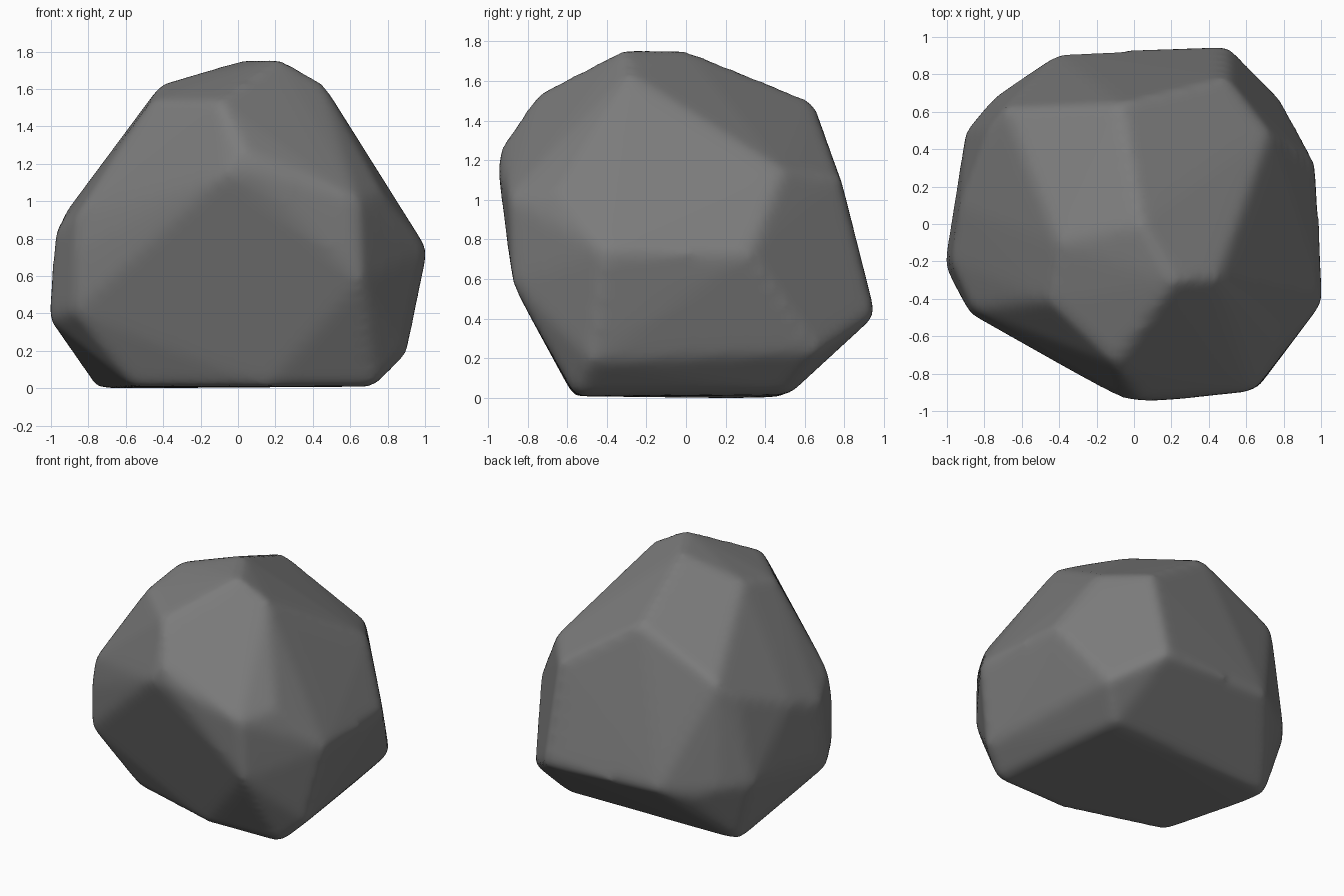
import bpy, bmesh

cube = bpy.data.objects.get("Cube")
if cube:
    bpy.data.objects.remove(cube, do_unlink=True)

# Corners of the faceted stone, from the base upwards
base = [(.73, -.56, 0), (.15, -.57, 0), (-.56, -.36, 0), (-.71, .25, -.01),
        (-.76, .47, -.005), (.6, .52, .005)]
lower = [(.9, -.48, .17), (.785, .67, .22), (.5, .96, .41), (-.4, .915, .43),
         (-.6, .77, .37), (-.745, .68, .45), (-.9, .5, .45), (-1.015, -.22, .36),
         (-.88, -.47, .4), (.66, -.88, .57)]
middle = [(1.015, -.41, .73), (.975, .32, .72), (-.875, -.48, .72), (-.86, -.46, .92),
          (-.98, -.2, .82), (-.93, .1, .92), (-.785, .5, 1.07), (.64, -.895, 1),
          (.08, -.955, 1.16), (-.07, -.935, 1.14), (.02, -.925, 1.28), (.77, -.65, 1.04),
          (.5, .785, 1.1), (.73, .49, 1.14), (-.69, .62, 1.2)]
crown = [(-.07, .645, 1.49), (-.41, -.1, 1.62), (-.46, -.41, 1.53), (-.1, -.75, 1.53),
         (.45, -.29, 1.63), (.22, -.31, 1.755), (.04, 0, 1.75)]

bm = bmesh.new()
for corner in base + lower + middle + crown:
    bm.verts.new(corner)
bmesh.ops.convex_hull(bm, input=bm.verts)
loose = [v for v in bm.verts if not v.link_faces]
bmesh.ops.delete(bm, geom=loose, context='VERTS')
bmesh.ops.recalc_face_normals(bm, faces=bm.faces)
mesh = bpy.data.meshes.new("boulder")
bm.to_mesh(mesh)
bm.free()
boulder = bpy.data.objects.new("boulder", mesh)
bpy.context.collection.objects.link(boulder)
bpy.context.view_layer.objects.active = boulder
boulder.select_set(True)

# Wear the edges round
remesh = boulder.modifiers.new("even_grid", 'REMESH')
remesh.mode = 'VOXEL'
remesh.voxel_size = .03
smooth = boulder.modifiers.new("worn_edges", 'SMOOTH')
smooth.factor = .5
smooth.iterations = 14
for name in ("even_grid", "worn_edges"):
    bpy.ops.object.modifier_apply(modifier=name)

# Stand the stone on the ground
ground = min(v.co.z for v in boulder.data.vertices)
for v in boulder.data.vertices:
    v.co.z -= ground
bpy.ops.object.shade_smooth()

# Stone colour
grey = (.2, .2, .2, 1)
stone = bpy.data.materials.new("stone_grey")
stone.use_nodes = True
stone.diffuse_color = grey
bsdf = next(n for n in stone.node_tree.nodes if n.type == 'BSDF_PRINCIPLED')
bsdf.inputs["Base Color"].default_value = grey
boulder.data.materials.clear()
boulder.data.materials.append(stone)
